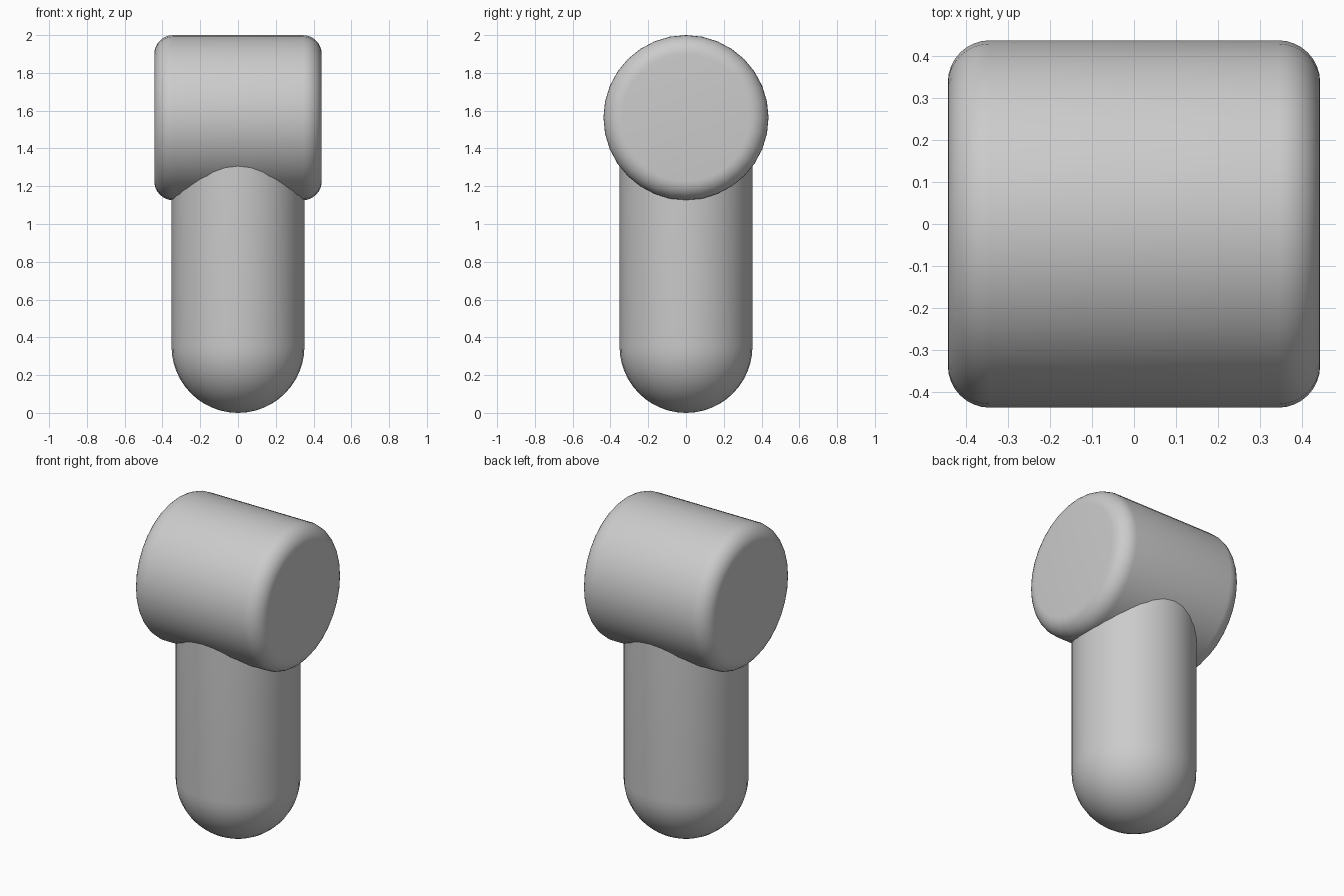
import bpy
from math import sin, cos, pi, radians
from mathutils import Matrix

old = bpy.data.objects.get("Cube")
if old:
    bpy.data.objects.remove(old, do_unlink=True)

grey = bpy.data.materials.new("plain grey")
grey.use_nodes = True
grey.diffuse_color = (0.6, 0.6, 0.6, 1)
grey.node_tree.nodes["Principled BSDF"].inputs["Base Color"].default_value = (0.6, 0.6, 0.6, 1)

SIDES = 32


def arc(r0, z0, radius, start, end, steps):
    """Profile points (radius, height) along an arc, angles in degrees."""
    angles = [radians(start + (end - start) * i / steps) for i in range(steps + 1)]
    return [(r0 + radius * cos(a), z0 + radius * sin(a)) for a in angles]


def lathe(name, profile, matrix):
    """Spin a bottom-to-top profile about z and close both ends."""
    verts = [(r * cos(2 * pi * s / SIDES), r * sin(2 * pi * s / SIDES), z)
             for r, z in profile for s in range(SIDES)]
    faces = [(k * SIDES + s, k * SIDES + (s + 1) % SIDES,
              (k + 1) * SIDES + (s + 1) % SIDES, (k + 1) * SIDES + s)
             for k in range(len(profile) - 1) for s in range(SIDES)]
    faces.append(tuple(reversed(range(SIDES))))
    faces.append(tuple(range(len(verts) - SIDES, len(verts))))
    mesh = bpy.data.meshes.new(name)
    mesh.from_pydata(verts, [], faces)
    mesh.transform(matrix)
    mesh.materials.append(grey)
    obj = bpy.data.objects.new(name, mesh)
    bpy.context.collection.objects.link(obj)
    bpy.ops.object.select_all(action="DESELECT")
    obj.select_set(True)
    bpy.context.view_layer.objects.active = obj
    bpy.ops.object.shade_smooth_by_angle(angle=radians(35))
    return obj


# Upright stem with a round bottom, its top buried in the head
R = 0.352
lathe("stem", arc(0, R, R, -89, 0, 12) + [(R, 1.5)], Matrix())

# Horizontal barrel head with rounded rims
HEAD_R, HALF, RIM = 0.437, 0.443, 0.1
profile = (arc(HEAD_R - RIM, RIM - HALF, RIM, -90, 0, 8)
           + arc(HEAD_R - RIM, HALF - RIM, RIM, 0, 90, 8))
lathe("head", profile,
      Matrix.Translation((0, 0, 2 - HEAD_R)) @ Matrix.Rotation(pi / 2, 4, "Y"))
